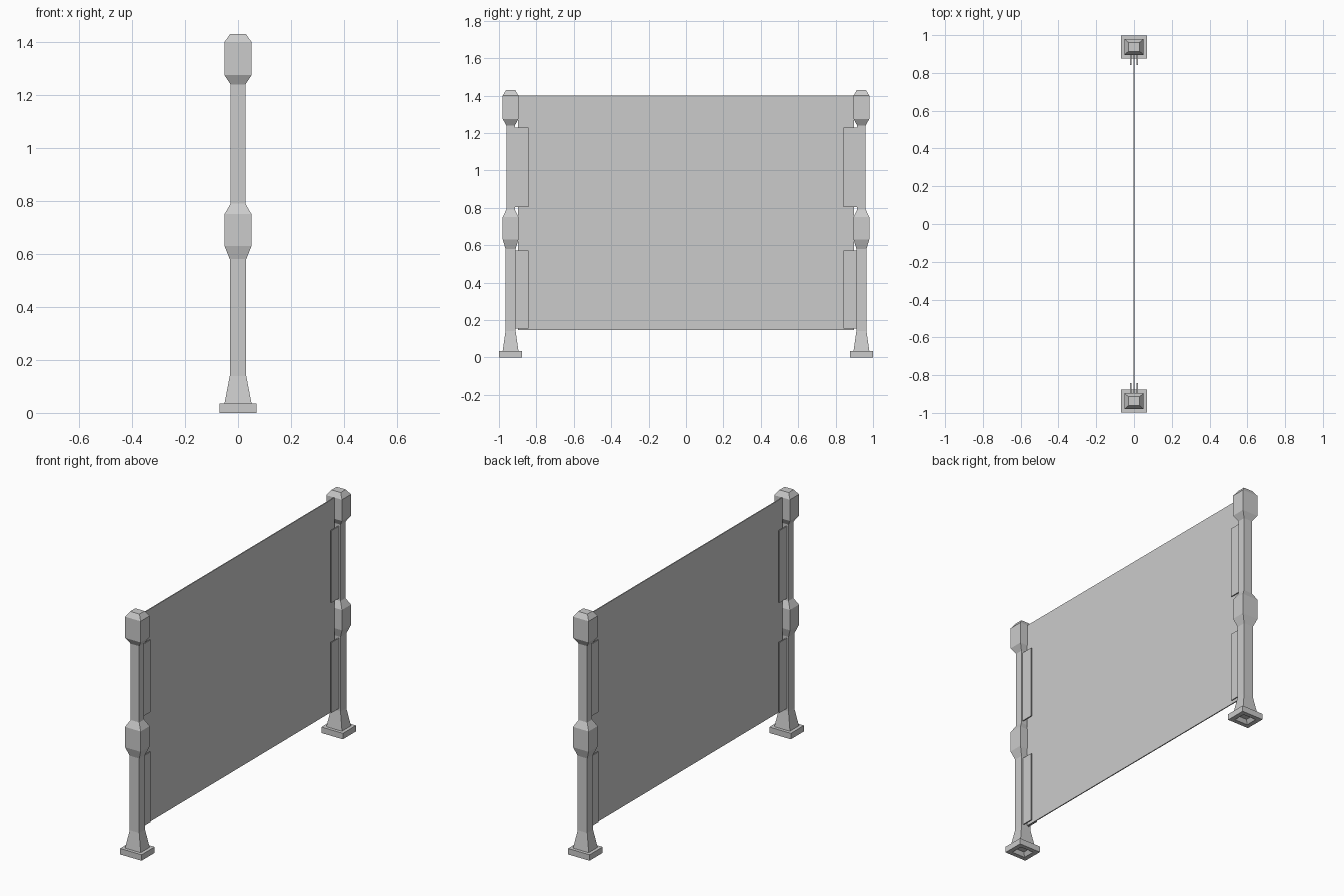
import bpy, bmesh

if "Cube" in bpy.data.objects:
    bpy.data.objects.remove(bpy.data.objects["Cube"])

POST_Y = 0.938


def add_object(name, bm):
    bmesh.ops.recalc_face_normals(bm, faces=bm.faces)
    mesh = bpy.data.meshes.new(name)
    bm.to_mesh(mesh)
    bm.free()
    obj = bpy.data.objects.new(name, mesh)
    bpy.context.collection.objects.link(obj)
    return obj


def box(name, x, y, z):
    """Box from (min, max) ranges on each axis."""
    bm = bmesh.new()
    bmesh.ops.create_cube(bm, size=1)
    for v in bm.verts:
        v.co = [r[0] + (c + 0.5) * (r[1] - r[0]) for c, r in zip(v.co, (x, y, z))]
    return add_object(name, bm)


def loft(name, cy, rings):
    """Skin rectangular rings (half x, half y, z), capped at both ends."""
    bm = bmesh.new()
    loops = [[bm.verts.new((sx * hx, cy + sy * hy, z))
              for sx, sy in ((-1, -1), (1, -1), (1, 1), (-1, 1))]
             for hx, hy, z in rings]
    for a, b in zip(loops, loops[1:]):
        for i in range(4):
            j = (i + 1) % 4
            bm.faces.new((a[i], a[j], b[j], b[i]))
    bm.faces.new(loops[0])
    bm.faces.new(loops[-1])
    return add_object(name, bm)


# Base plate with recessed underside, flared foot, middle block and head
post_profile = [
    (0.028, 0.023, 0.022), (0.043, 0.036, 0.0),
    (0.07, 0.061, 0.0), (0.07, 0.061, 0.035),
    (0.051, 0.042, 0.035), (0.031, 0.027, 0.14),
    (0.031, 0.027, 0.58), (0.051, 0.042, 0.63),
    (0.051, 0.042, 0.75), (0.028, 0.023, 0.79),
    (0.028, 0.023, 1.24), (0.051, 0.042, 1.275),
    (0.051, 0.042, 1.40), (0.03, 0.024, 1.43),
]

for side, s in (("front", -1), ("back", 1)):
    loft(f"{side}_post", s * POST_Y, post_profile)
    # Pairs of clamp plates holding the panel
    for level, z in (("lower", (0.155, 0.57)), ("upper", (0.805, 1.23))):
        for face, f in (("left", -1), ("right", 1)):
            box(f"{side}_{level}_{face}_clamp",
                sorted((f * 0.014, f * 0.020)),
                sorted((s * 0.843, s * 0.918)), z)

# Thin panel between the posts
box("panel", (-0.003, 0.003), (-0.897, 0.897), (0.147, 1.40))
